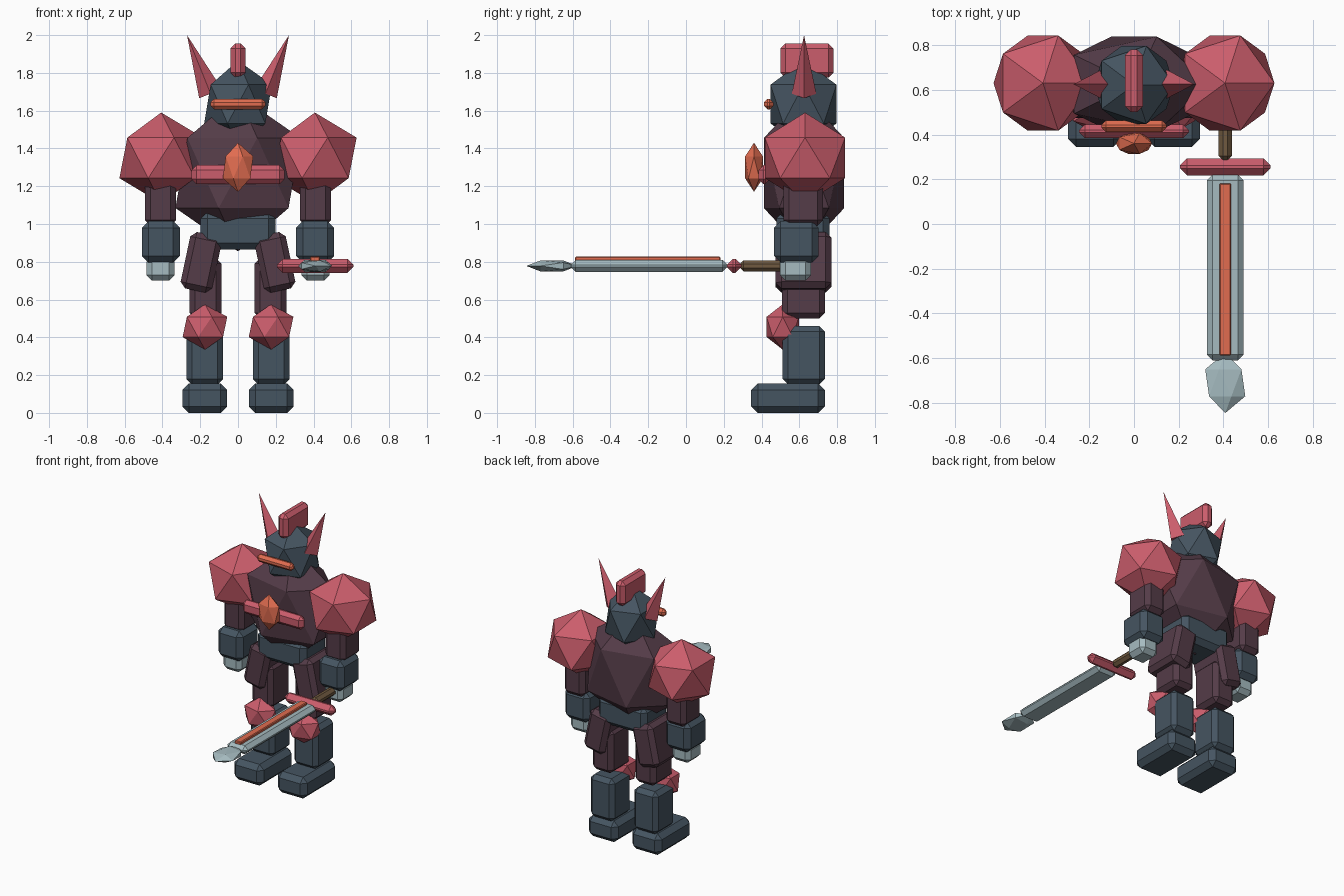
import bpy, bmesh, math
from mathutils import Matrix, Vector

if "Cube" in bpy.data.objects:
    bpy.data.objects.remove(bpy.data.objects["Cube"])


def material(name, rgb):
    m = bpy.data.materials.new(name)
    m.diffuse_color = (*rgb, 1)
    m.use_nodes = True
    m.node_tree.nodes["Principled BSDF"].inputs["Base Color"].default_value = m.diffuse_color
    return m


RED = material("crimson_plate", (0.60, 0.11, 0.15))
PURPLE = material("dark_plum", (0.09, 0.045, 0.065))
BLUE = material("slate_steel", (0.06, 0.09, 0.12))
ORANGE = material("ember", (0.75, 0.15, 0.08))
PALE = material("pale_steel", (0.38, 0.50, 0.53))
BROWN = material("grip_leather", (0.16, 0.10, 0.05))


def finish(name, bm, mat, loc, rot=(0, 0, 0)):
    me = bpy.data.meshes.new(name)
    bm.to_mesh(me)
    bm.free()
    me.materials.append(mat)
    ob = bpy.data.objects.new(name, me)
    ob.location = loc
    ob.rotation_euler = rot
    bpy.context.collection.objects.link(ob)
    return ob


def box(name, mat, loc, size, bevel=0.03, rot=(0, 0, 0)):
    """Chamfered box."""
    bm = bmesh.new()
    bmesh.ops.create_cube(bm, size=1)
    bmesh.ops.scale(bm, vec=size, verts=bm.verts)
    bmesh.ops.bevel(bm, geom=bm.edges[:], offset=bevel, segments=1, affect='EDGES')
    return finish(name, bm, mat, loc, rot)


def ico(name, mat, loc, radii, rot=(0, 0, 0)):
    """20-faced faceted ball stretched to three radii."""
    bm = bmesh.new()
    bmesh.ops.create_icosphere(bm, subdivisions=1, radius=1)
    bmesh.ops.scale(bm, vec=radii, verts=bm.verts)
    return finish(name, bm, mat, loc, rot)


def spike(name, mat, base, tip, radius):
    """Four-sided cone from base centre to tip."""
    base, tip = Vector(base), Vector(tip)
    h = (tip - base).length
    bm = bmesh.new()
    bmesh.ops.create_cone(bm, cap_ends=True, segments=4, radius1=radius, radius2=0, depth=h)
    bmesh.ops.remove_doubles(bm, verts=bm.verts, dist=1e-5)
    # cone corners must lie on the x and y axes
    if min(abs(v.co.x) for v in bm.verts if v.co.z < 0) > 0.3 * radius:
        bmesh.ops.rotate(bm, verts=bm.verts, matrix=Matrix.Rotation(math.pi / 4, 3, 'Z'))
    d = tip - base
    return finish(name, bm, mat, (base + tip) / 2, (0, math.atan2(d.x, d.z), 0))


# Body core and head
ico("torso", PURPLE, (0, 0.625, 1.27), (0.37, 0.25, 0.415))
box("waist", BLUE, (0, 0.62, 0.965), (0.395, 0.28, 0.20), 0.035)
ico("helmet", BLUE, (0, 0.622, 1.635), (0.20, 0.205, 0.23))
box("helmet_crest", RED, (0, 0.64, 1.865), (0.08, 0.28, 0.18), 0.026)
box("visor", ORANGE, (0, 0.437, 1.635), (0.29, 0.05, 0.056), 0.019)
box("chest_bar", RED, (0, 0.415, 1.262), (0.49, 0.06, 0.10), 0.025)
ico("chest_gem", ORANGE, (0, 0.36, 1.30), (0.09, 0.055, 0.13))

# Paired parts
for side, s in (("left", -1), ("right", 1)):
    spike(f"horn_{side}", RED, (s * 0.145, 0.625, 1.69), (s * 0.27, 0.625, 2.0), 0.065)
    ico(f"shoulder_{side}", RED, (s * 0.407, 0.63, 1.35), (0.247, 0.25, 0.24))
    box(f"upper_arm_{side}", PURPLE, (s * 0.41, 0.62, 1.15), (0.165, 0.21, 0.32))
    box(f"forearm_{side}", BLUE, (s * 0.408, 0.584, 0.905), (0.20, 0.235, 0.22), 0.035)
    box(f"hand_{side}", PALE, (s * 0.41, 0.58, 0.765), (0.15, 0.165, 0.13))
    box(f"hip_plate_{side}", PURPLE, (s * 0.195, 0.622, 0.797), (0.17, 0.295, 0.305), 0.03,
        (0, -s * math.radians(12), 0))
    box(f"thigh_{side}", PURPLE, (s * 0.172, 0.622, 0.66), (0.17, 0.23, 0.32))
    ico(f"knee_{side}", RED, (s * 0.175, 0.512, 0.455), (0.132, 0.10, 0.12))
    box(f"shin_{side}", BLUE, (s * 0.176, 0.623, 0.305), (0.195, 0.225, 0.31))
    box(f"foot_{side}", BLUE, (s * 0.176, 0.54, 0.0775), (0.238, 0.39, 0.155), 0.035)

# Sword held forward in the right hand
SX, SZ = 0.408, 0.778
box("sword_grip", BROWN, (SX, 0.43, SZ), (0.06, 0.29, 0.06), 0.02)
box("sword_guard", RED, (SX, 0.255, SZ), (0.405, 0.075, 0.075), 0.031)
box("sword_blade", PALE, (SX, -0.195, SZ), (0.165, 0.83, 0.062), 0.026)
ico("sword_tip", PALE, (SX, -0.71, SZ), (0.10, 0.034, 0.135), (math.pi / 2, 0, 0))
box("sword_glow_strip", ORANGE, (SX, -0.203, 0.815), (0.052, 0.77, 0.024), 0.005)
